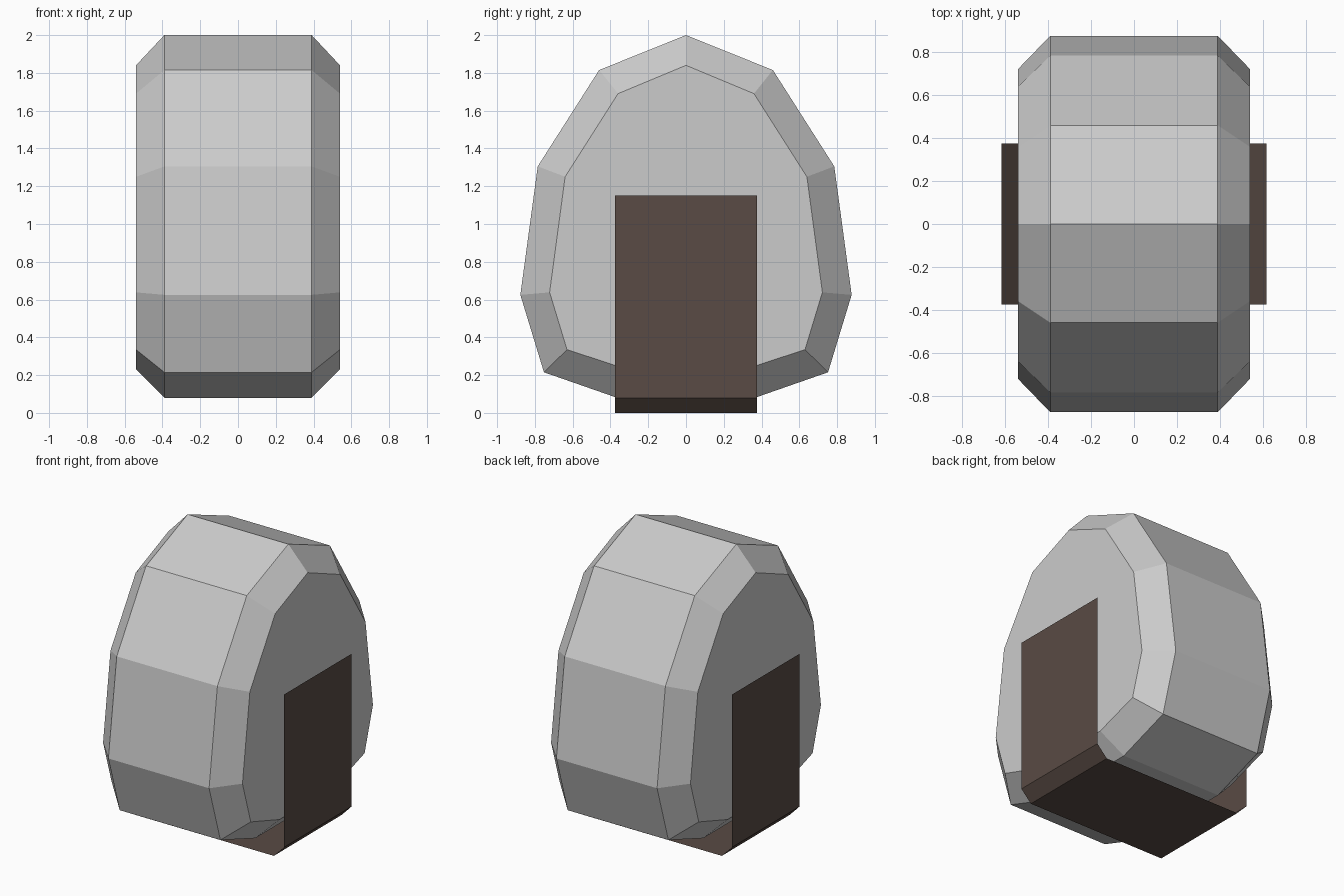
import bpy, bmesh

if "Cube" in bpy.data.objects:
    bpy.data.objects.remove(bpy.data.objects["Cube"])


def mesh_object(name, rings, closed, caps):
    """Skin a list of equal-length point rings with flat quads."""
    bm = bmesh.new()
    loops = [[bm.verts.new(p) for p in ring] for ring in rings]
    n = len(loops[0])
    for a, b in zip(loops, loops[1:]):
        for i in range(n if closed else n - 1):
            j = (i + 1) % n
            bm.faces.new((a[i], a[j], b[j], b[i]))
    if caps:
        bm.faces.new(loops[0])
        bm.faces.new(loops[-1])
    bmesh.ops.recalc_face_normals(bm, faces=bm.faces)
    mesh = bpy.data.meshes.new(name)
    bm.to_mesh(mesh)
    bm.free()
    obj = bpy.data.objects.new(name, mesh)
    bpy.context.collection.objects.link(obj)
    return obj


def mirrored(half):
    """Complete a (y, z) half profile whose first point is the apex."""
    return half + [(-y, z) for y, z in reversed(half[1:])]


# Egg-shaped body: eleven-sided profile across x with bevelled side faces
outer = mirrored([(0, 2.0), (0.46, 1.815), (0.785, 1.305), (0.877, 0.625),
                  (0.752, 0.215), (0.365, 0.08)])
inner = mirrored([(0, 1.84), (0.36, 1.69), (0.64, 1.25), (0.722, 0.638),
                  (0.63, 0.335), (0.31, 0.23)])
sections = [(-0.54, inner), (-0.39, outer), (0.39, outer), (0.54, inner)]
mesh_object("body", [[(x, y, z) for y, z in prof] for x, prof in sections],
            closed=True, caps=True)

# Thin U-shaped cradle: open sheet under the body and up both sides
u_half = [(0.618, 1.15), (0.618, 0.08), (0.54, 0.0)]
u_path = u_half + [(-x, z) for x, z in reversed(u_half)]
cradle = mesh_object("cradle_strap",
                     [[(x, y, z) for x, z in u_path] for y in (-0.375, 0.375)],
                     closed=False, caps=False)

# Make sure the sheet faces outwards (bottom panel points down)
if cradle.data.polygons[2].normal.z > 0:
    cradle.data.flip_normals()

brown = bpy.data.materials.new("dark_brown")
brown.diffuse_color = (0.10, 0.07, 0.058, 1)
brown.use_nodes = True
brown.node_tree.nodes["Principled BSDF"].inputs["Base Color"].default_value = brown.diffuse_color
cradle.data.materials.append(brown)
